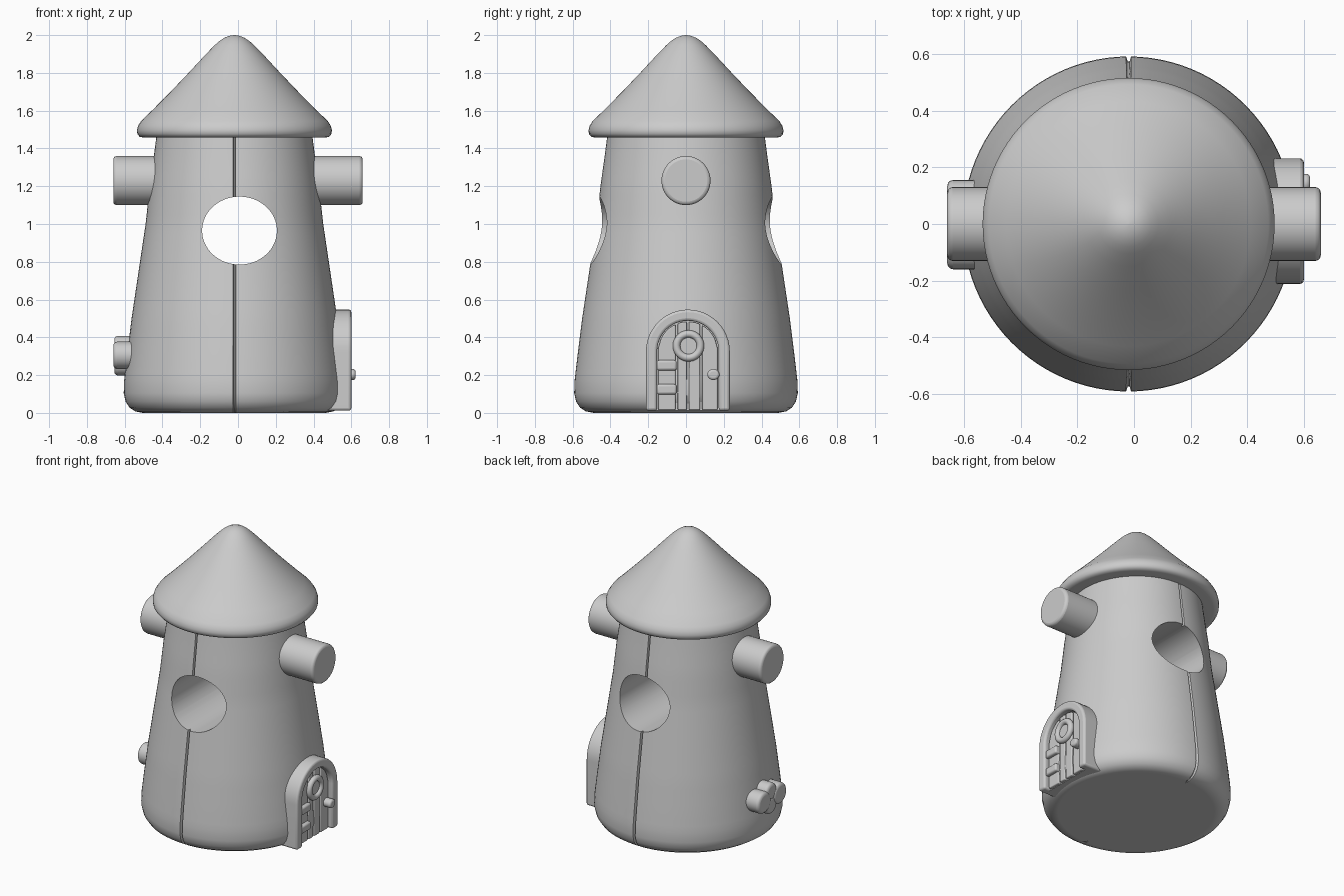
import bpy, bmesh, math
from mathutils import Matrix

if "Cube" in bpy.data.objects:
    bpy.data.objects.remove(bpy.data.objects["Cube"])

grey = bpy.data.materials.new("clay grey")
grey.diffuse_color = (0.6, 0.6, 0.6, 1)
grey.use_nodes = True
grey.node_tree.nodes["Principled BSDF"].inputs["Base Color"].default_value = grey.diffuse_color
CX = -0.019  # tower axis


def finish(name, bm, bevel=0, angle=40):
    bmesh.ops.recalc_face_normals(bm, faces=bm.faces)
    me = bpy.data.meshes.new(name)
    bm.to_mesh(me)
    bm.free()
    me.materials.append(grey)
    ob = bpy.data.objects.new(name, me)
    bpy.context.collection.objects.link(ob)
    if bevel:
        mod = ob.modifiers.new("round", "BEVEL")
        mod.width, mod.segments, mod.limit_method = bevel, 3, "ANGLE"
        mod.angle_limit = math.radians(40)
    smooth(ob, angle)
    return ob


def smooth(ob, angle=40):
    bpy.ops.object.select_all(action="DESELECT")
    ob.select_set(True)
    bpy.context.view_layer.objects.active = ob
    bpy.ops.object.shade_smooth_by_angle(angle=math.radians(angle))


def lathe(name, profile, angles, sx=1.0, groove=None, angle=40):
    """Revolve (radius, z) points; groove holds angle indices pushed inwards."""
    bm = bmesh.new()
    rings = []
    for r, z in profile:
        ring = []
        for i, a in enumerate(angles):
            q = r - (0.018 if groove and i in groove else 0)
            ring.append(bm.verts.new((CX + sx * q * math.cos(a), q * math.sin(a), z)))
        rings.append(ring)
    n = len(angles)
    for a, b in zip(rings, rings[1:]):
        for i in range(n):
            j = (i + 1) % n
            bm.faces.new((a[i], a[j], b[j], b[i]))
    bm.faces.new(rings[0])
    bm.faces.new(rings[-1])
    return finish(name, bm, angle=angle)


def rod(name, x0, x1, y, z, ry, rz=None, bevel=0.015, sides=48):
    """Cylinder along x."""
    bm = bmesh.new()
    m = (Matrix.Translation(((x0 + x1) / 2, y, z)) @ Matrix.Diagonal((1, ry, rz or ry, 1))
         @ Matrix.Rotation(math.pi / 2, 4, "Y"))
    bmesh.ops.create_cone(bm, cap_ends=True, segments=sides, radius1=1, radius2=1,
                          depth=x1 - x0, matrix=m)
    return finish(name, bm, bevel)


def slab(name, outline, x0, x1, bevel=0.01):
    """Extrude a (y, z) outline along x."""
    bm = bmesh.new()
    f = bm.faces.new([bm.verts.new((x0, y, z)) for y, z in outline])
    top = bmesh.ops.extrude_face_region(bm, geom=[f])["geom"]
    bmesh.ops.translate(bm, vec=(x1 - x0, 0, 0),
                        verts=[v for v in top if isinstance(v, bmesh.types.BMVert)])
    return finish(name, bm, bevel)


# tower body with a narrow seam groove at front and back
even = [2 * math.pi * i / 96 for i in range(96)]
angles, groove = [], []
for a in even:
    if min(abs(a - math.pi / 2), abs(a - 1.5 * math.pi)) < 0.01:
        for d in (-0.015, -0.006, 0.006, 0.015):
            if abs(d) < 0.01:
                groove.append(len(angles))
            angles.append(a + d)
    else:
        angles.append(a)
rough = [(0.49, 0), (0.53, 0.008), (0.56, 0.027), (0.582, 0.06), (0.592, 0.105), (0.59, 0.17),
         (0.575, 0.3), (0.55, 0.5), (0.505, 0.8), (0.475, 1.0), (0.453, 1.2), (0.432, 1.35),
         (0.415, 1.48)]
wall = []
for (r0, z0), (r1, z1) in zip(rough, rough[1:]):
    steps = max(1, round((z1 - z0) / 0.05))
    wall += [(r0 + (r1 - r0) * i / steps, z0 + (z1 - z0) * i / steps) for i in range(steps)]
wall.append(rough[-1])
body = lathe("tower_body", wall, angles, 0.99, groove)

# round opening straight through the tower
bm = bmesh.new()
bmesh.ops.create_cone(bm, cap_ends=True, segments=64, radius1=1, radius2=1, depth=2,
                      matrix=Matrix.Translation((0.008, 0, 0.965))
                      @ Matrix.Diagonal((0.198, 1, 0.18, 1))
                      @ Matrix.Rotation(math.pi / 2, 4, "X"))
cutter = finish("opening_cutter", bm)
cutter.hide_render = True
cut = body.modifiers.new("opening", "BOOLEAN")
cut.object, cut.operation, cut.solver = cutter, "DIFFERENCE", "EXACT"
bpy.context.view_layer.objects.active = body
bpy.ops.object.modifier_apply(modifier="opening")
bpy.data.objects.remove(cutter)
smooth(body, 35)
even_out = body.modifiers.new("even shading", "WEIGHTED_NORMAL")
even_out.keep_sharp = True

# conical roof with rounded rim and tip
lathe("roof", [(0.3, 1.46), (0.48, 1.457), (0.502, 1.462), (0.514, 1.477), (0.516, 1.497),
               (0.51, 1.52), (0.494, 1.545), (0.432, 1.605), (0.338, 1.7), (0.238, 1.805),
               (0.15, 1.9), (0.105, 1.946), (0.08, 1.968), (0.055, 1.985), (0.028, 1.996),
               (0.003, 2.0)], even, angle=50)

# side pegs
rod("right_peg", 0.25, 0.66, 0, 1.23, 0.13, bevel=0.018)
rod("left_peg", -0.66, -0.25, 0, 1.23, 0.13, bevel=0.018)

# arched door frame
DY, DZ = 0.01, 0.325


def arch(hw, n=24):
    pts = [(DY + hw, 0.012)]
    pts += [(DY + hw * math.cos(math.pi * i / n), DZ + hw * math.sin(math.pi * i / n))
            for i in range(n + 1)]
    return pts + [(DY - hw, 0.012)]


slab("door_frame", arch(0.222) + arch(0.163)[::-1], 0.4, 0.6, 0.014)
slab("door_back", arch(0.18), 0.4, 0.55, 0)

# planks trimmed to the arch
edges = [-0.163, -0.06, 0.0, 0.07, 0.163]
for k, (a, b) in enumerate(zip(edges, edges[1:])):
    a, b = a + 0.006, b - 0.006
    tops = [a + (b - a) * i / 6 for i in range(7)]
    outline = [(DY + b, 0.015), (DY + a, 0.015)]
    outline += [(DY + t, DZ + math.sqrt(max(0, 0.158 ** 2 - t * t))) for t in tops]
    slab(f"door_plank_{k + 1}", outline, 0.5, 0.57, 0.006)

# hinges, handle and ring window
for k, z in enumerate((0.125, 0.252)):
    slab(f"hinge_{k + 1}", [(-0.155, z - 0.027), (-0.05, z - 0.027),
                            (-0.05, z + 0.027), (-0.155, z + 0.027)], 0.53, 0.595, 0.012)
rod("door_handle", 0.53, 0.622, 0.145, 0.203, 0.032, 0.029, 0.012, 24)
bm = bmesh.new()
R, r, N, M = 0.063, 0.02, 40, 12
grid = [[bm.verts.new((0.578 + r * math.sin(2 * math.pi * j / M),
                       0.013 + (R + r * math.cos(2 * math.pi * j / M)) * math.cos(2 * math.pi * i / N),
                       0.355 + (R + r * math.cos(2 * math.pi * j / M)) * math.sin(2 * math.pi * i / N)))
         for j in range(M)] for i in range(N)]
for i in range(N):
    for j in range(M):
        bm.faces.new((grid[i][j], grid[(i + 1) % N][j],
                      grid[(i + 1) % N][(j + 1) % M], grid[i][(j + 1) % M]))
finish("window_ring", bm)
rod("window_pane", 0.53, 0.58, 0.013, 0.355, 0.05, bevel=0.004)

# lobed ornament on the left side
for k, (y, z, ry, rz, x) in enumerate([(0.083, 0.305, 0.072, 0.072, -0.66),
                                       (-0.088, 0.305, 0.072, 0.072, -0.66),
                                       (0, 0.35, 0.06, 0.058, -0.655),
                                       (0, 0.256, 0.06, 0.058, -0.655)]):
    rod(f"ornament_lobe_{k + 1}", x, -0.5, y, z, ry, rz, 0.02, 32)
